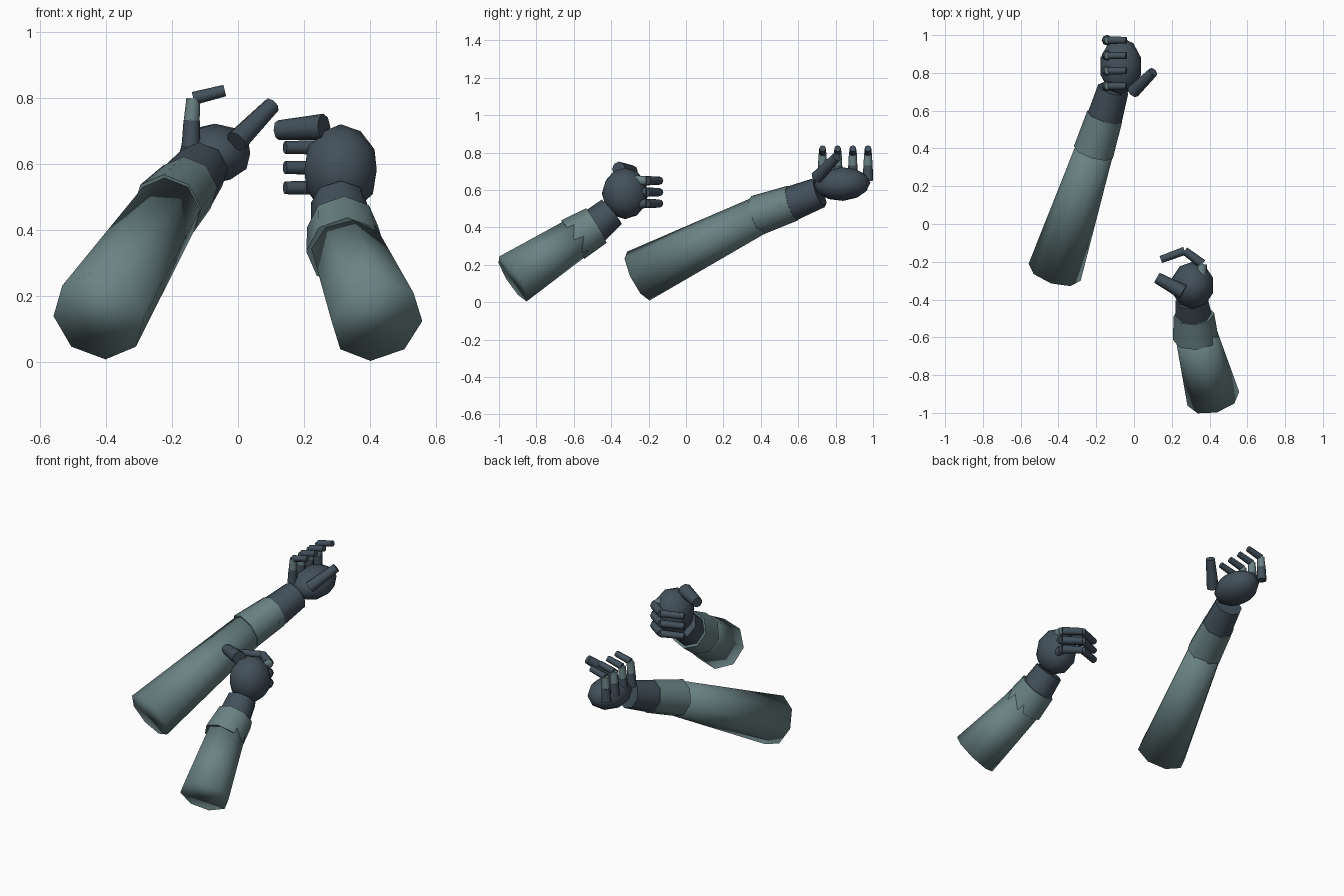
import bpy
import bmesh
from math import radians
from mathutils import Vector, Matrix

if "Cube" in bpy.data.objects:
    bpy.data.objects.remove(bpy.data.objects["Cube"])


def material(name, rgb):
    mat = bpy.data.materials.new(name)
    mat.use_nodes = True
    mat.diffuse_color = (*rgb, 1)
    mat.node_tree.nodes["Principled BSDF"].inputs["Base Color"].default_value = (*rgb, 1)
    return mat


TEAL = material("dusty teal cloth", (0.145, 0.225, 0.23))
SLATE = material("dark slate glove", (0.055, 0.08, 0.105))


def finish(bm, name, mat, angle=None):
    mesh = bpy.data.meshes.new(name)
    bm.to_mesh(mesh)
    bm.free()
    mesh.materials.append(mat)
    obj = bpy.data.objects.new(name, mesh)
    bpy.context.collection.objects.link(obj)
    bpy.ops.object.select_all(action='DESELECT')
    obj.select_set(True)
    bpy.context.view_layer.objects.active = obj
    if angle is None:
        bpy.ops.object.shade_smooth()
    else:
        bpy.ops.object.shade_smooth_by_angle(angle=radians(angle))
    return obj


def tube(name, start, end, r1, r2, mat, angle=None):
    """Closed eight-sided tapered tube between two points."""
    a, b = Vector(start), Vector(end)
    turn = (b - a).to_track_quat('Z', 'Y').to_matrix().to_4x4()
    bm = bmesh.new()
    bmesh.ops.create_cone(bm, cap_ends=True, segments=8, radius1=r1, radius2=r2,
                          depth=(b - a).length,
                          matrix=Matrix.Translation((a + b) / 2) @ turn)
    return finish(bm, name, mat, angle)


def palm(name, centre, size, tilt):
    bm = bmesh.new()
    matrix = (Matrix.Translation(centre) @ Matrix.Rotation(radians(tilt), 4, 'X')
              @ Matrix.Diagonal((*size, 1)))
    bmesh.ops.create_icosphere(bm, subdivisions=2, radius=1, matrix=matrix)
    return finish(bm, name, SLATE)


def finger(name, points, radii, mats):
    """Chain of short tubes through the joints."""
    for i, mat in enumerate(mats):
        tube(f"{name}_joint_{i + 1}", points[i], points[i + 1], radii[i], radii[i] * 0.88, mat, 50)


# Right arm: long, reaching back with the palm up
tube("right_sleeve", (-0.42, -0.255, 0.14), (-0.2, 0.42, 0.48), 0.145, 0.1, TEAL)
tube("right_cuff", (-0.215, 0.38, 0.465), (-0.155, 0.57, 0.53), 0.108, 0.097, TEAL, 60)
tube("right_wrist", (-0.165, 0.53, 0.515), (-0.11, 0.715, 0.587), 0.096, 0.083, SLATE, 60)
palm("right_palm", (-0.07, 0.835, 0.632), (0.112, 0.152, 0.09), 3)
tube("right_thumb", (-0.005, 0.7, 0.668), (0.102, 0.805, 0.777), 0.035, 0.026, SLATE, 50)
for n in range(4):
    y = 0.73 + 0.081 * n
    finger(f"right_finger_{n + 1}",
           [(-0.143, y, 0.65), (-0.14, y, 0.732), (-0.135, y, 0.798), (-0.04, y, 0.822)],
           (0.028, 0.024, 0.02), (SLATE, TEAL, SLATE))

# Left arm: shorter, with the hand curled inward
tube("left_sleeve", (0.42, -0.925, 0.125), (0.325, -0.57, 0.355), 0.142, 0.11, TEAL)
tube("left_cuff", (0.326, -0.605, 0.335), (0.317, -0.48, 0.41), 0.12, 0.108, TEAL, 60)
tube("left_wrist", (0.318, -0.51, 0.39), (0.305, -0.397, 0.483), 0.098, 0.085, SLATE, 60)
palm("left_palm", (0.31, -0.325, 0.582), (0.115, 0.125, 0.138), 0)
tube("left_thumb", (0.26, -0.36, 0.712), (0.122, -0.285, 0.702), 0.04, 0.03, SLATE, 50)
for n in range(3):
    z = 0.528 + 0.061 * n
    finger(f"left_finger_{n + 1}",
           [(0.355, -0.27, z), (0.362, -0.212, z), (0.268, -0.142, z), (0.142, -0.188, z)],
           (0.028, 0.025, 0.022), (TEAL if n == 2 else SLATE, SLATE, SLATE))
